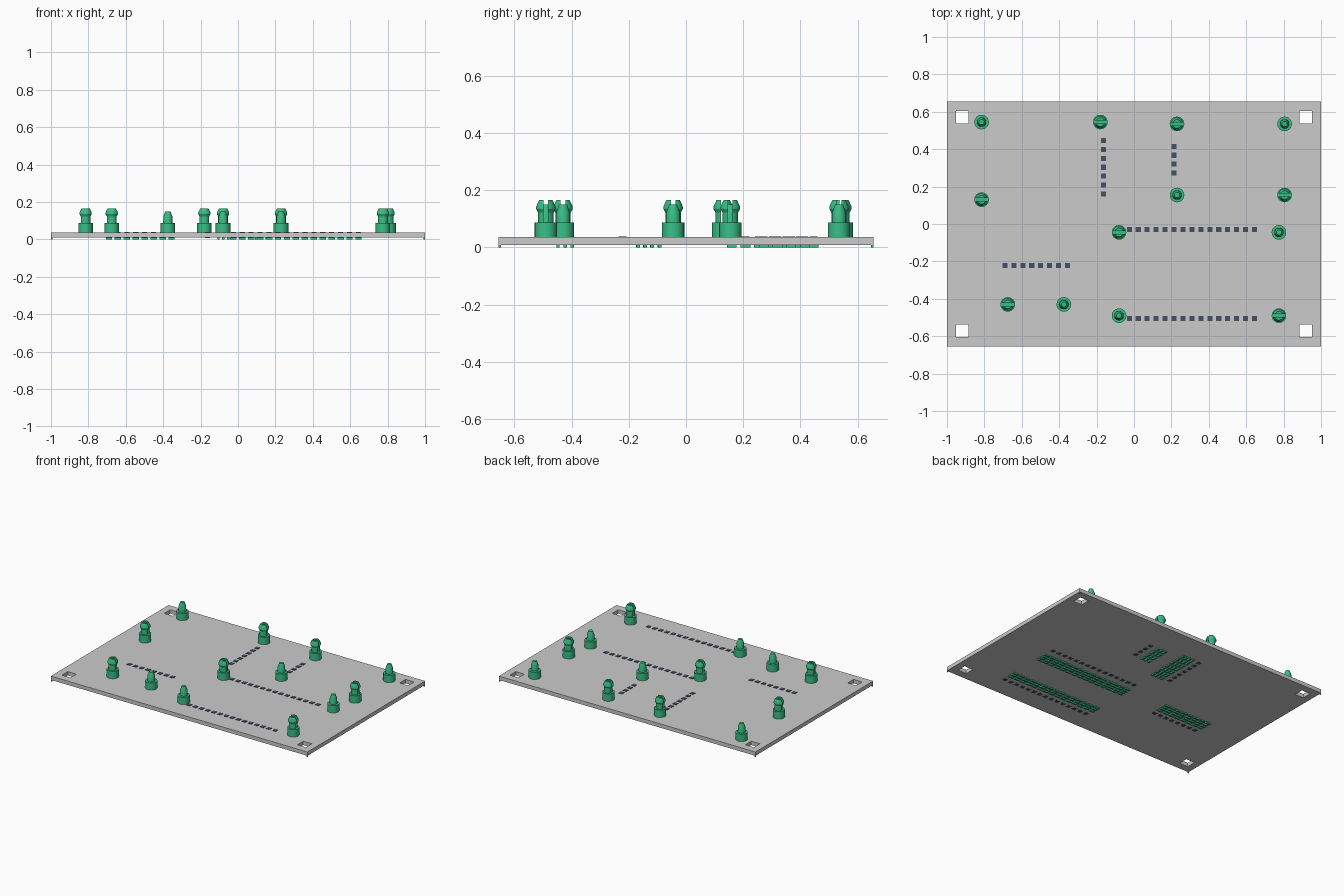
import bpy, bmesh, math
from mathutils import Vector

if "Cube" in bpy.data.objects:
    bpy.data.objects.remove(bpy.data.objects["Cube"])

Z0, Z1 = 0.009, 0.036   # underside and top of the plate


def material(name, rgb):
    m = bpy.data.materials.new(name)
    m.diffuse_color = (*rgb, 1)
    m.use_nodes = True
    m.node_tree.nodes["Principled BSDF"].inputs["Base Color"].default_value = m.diffuse_color
    return m


green = material("green", (0.04, 0.52, 0.24))
dark = material("dark_slate", (0.06, 0.08, 0.13))


def to_mesh(name, bm, mat=None):
    bmesh.ops.recalc_face_normals(bm, faces=bm.faces[:])
    me = bpy.data.meshes.new(name)
    bm.to_mesh(me)
    bm.free()
    if mat:
        me.materials.append(mat)
    return me


def place(name, me, loc=(0, 0, 0)):
    ob = bpy.data.objects.new(name, me)
    ob.location = loc
    bpy.context.collection.objects.link(ob)
    return ob


def add_box(bm, x, y, sx, sy, za, zb):
    vs = bmesh.ops.create_cube(bm, size=1)["verts"]
    bmesh.ops.scale(bm, vec=(sx, sy, zb - za), verts=vs)
    bmesh.ops.translate(bm, vec=(x, y, (za + zb) / 2), verts=vs)


def add_lathe(bm, profile, n=24):
    rings = [[bm.verts.new((r * math.cos(2 * math.pi * i / n),
                            r * math.sin(2 * math.pi * i / n), z))
              for i in range(n)] for r, z in profile]
    for a, b in zip(rings, rings[1:]):
        for i in range(n):
            j = (i + 1) % n
            bm.faces.new((a[i], a[j], b[j], b[i]))
    bm.faces.new(rings[0][::-1])
    bm.faces.new(rings[-1])


# Plate: a grid of cells with the four corner cells left open, then thickened
bm = bmesh.new()
xs = [-1, -0.951, -0.884, 0.884, 0.951, 1]
ys = [-0.655, -0.603, -0.537, 0.537, 0.603, 0.655]
grid = [[bm.verts.new((x, y, Z0)) for y in ys] for x in xs]
for i in range(5):
    for j in range(5):
        if i in (1, 3) and j in (1, 3):
            continue
        bm.faces.new((grid[i][j], grid[i + 1][j], grid[i + 1][j + 1], grid[i][j + 1]))
ext = bmesh.ops.extrude_face_region(bm, geom=bm.faces[:])
bmesh.ops.translate(bm, vec=(0, 0, Z1 - Z0),
                    verts=[g for g in ext["geom"] if isinstance(g, bmesh.types.BMVert)])
place("plate", to_mesh("plate", bm))

# Tiny corner feet
bm = bmesh.new()
for sx in (-1, 1):
    for sy in (-1, 1):
        add_box(bm, sx * 0.996, sy * 0.651, 0.008, 0.008, 0, Z0 + 0.001)
place("corner_feet", to_mesh("corner_feet", bm, green))

# Plain locating peg: wide base with a narrower tapered pin
bm = bmesh.new()
add_lathe(bm, [(0.039, Z1 - 0.004), (0.039, 0.087), (0.025, 0.088),
               (0.024, 0.122), (0.014, 0.15)])
plain = to_mesh("plain_peg", bm, green)

# Snap peg: wide base with a barbed head split by a slot along x
bm = bmesh.new()
add_lathe(bm, [(0.039, Z1 - 0.004), (0.039, 0.088)])
for side in (-1, 1):
    half = bmesh.new()
    add_lathe(half, [(0.027, 0.086), (0.027, 0.122), (0.034, 0.135),
                     (0.034, 0.143), (0.023, 0.166)])
    bmesh.ops.bisect_plane(half, geom=half.verts[:] + half.edges[:] + half.faces[:],
                           plane_co=Vector((0, side * 0.008, 0)),
                           plane_no=Vector((0, side, 0)), clear_inner=True)
    bmesh.ops.holes_fill(half, edges=[e for e in half.edges if e.is_boundary], sides=0)
    tmp = to_mesh("half_head", half)
    bm.from_mesh(tmp)
    bpy.data.meshes.remove(tmp)
snap = to_mesh("snap_peg", bm, green)

for me in (plain, snap):
    me.shade_smooth()
    me.set_sharp_from_angle(angle=math.radians(28))

for x, y in [(-0.815, 0.545), (0.805, 0.535), (0.23, 0.155),
             (0.775, -0.045), (-0.375, -0.43), (-0.08, -0.49)]:
    place("locating_peg", plain, (x, y, 0))
for x, y in [(-0.815, 0.13), (-0.18, 0.545), (0.23, 0.535), (0.805, 0.155),
             (-0.08, -0.045), (-0.675, -0.43), (0.775, -0.49)]:
    place("snap_peg", snap, (x, y, 0))

# Pin rows, with raised tick marks beside every pin on the underside
# (start x, start y, count, runs along x?, mark offset range across the row)
P = 0.0478
rows = [(-0.163, 0.16, 7, False, 0.045, 0.15),
        (0.213, 0.272, 4, False, -0.045, -0.13),
        (-0.025, -0.03, 15, True, -0.05, -0.15),
        (-0.025, -0.505, 15, True, 0.045, 0.12),
        (-0.69, -0.222, 8, True, 0.04, 0.14)]
pins, marks = bmesh.new(), bmesh.new()
for x, y, n, along_x, near, far in rows:
    for k in range(n):
        px, py = (x + k * P, y) if along_x else (x, y + k * P)
        add_box(pins, px, py, 0.027, 0.027, Z0 - 0.001, Z1 + 0.003)
        count = 4 if abs(far - near) > 0.09 else 3
        for t in range(count):
            off = near + (far - near) * (t + 0.5) / count
            if along_x:
                add_box(marks, px, py + off, 0.034, 0.012, 0, Z0 + 0.001)
            else:
                add_box(marks, px + off, py, 0.012, 0.034, 0, Z0 + 0.001)
place("pin_rows", to_mesh("pin_rows", pins, dark))
place("underside_marks", to_mesh("underside_marks", marks, green))
